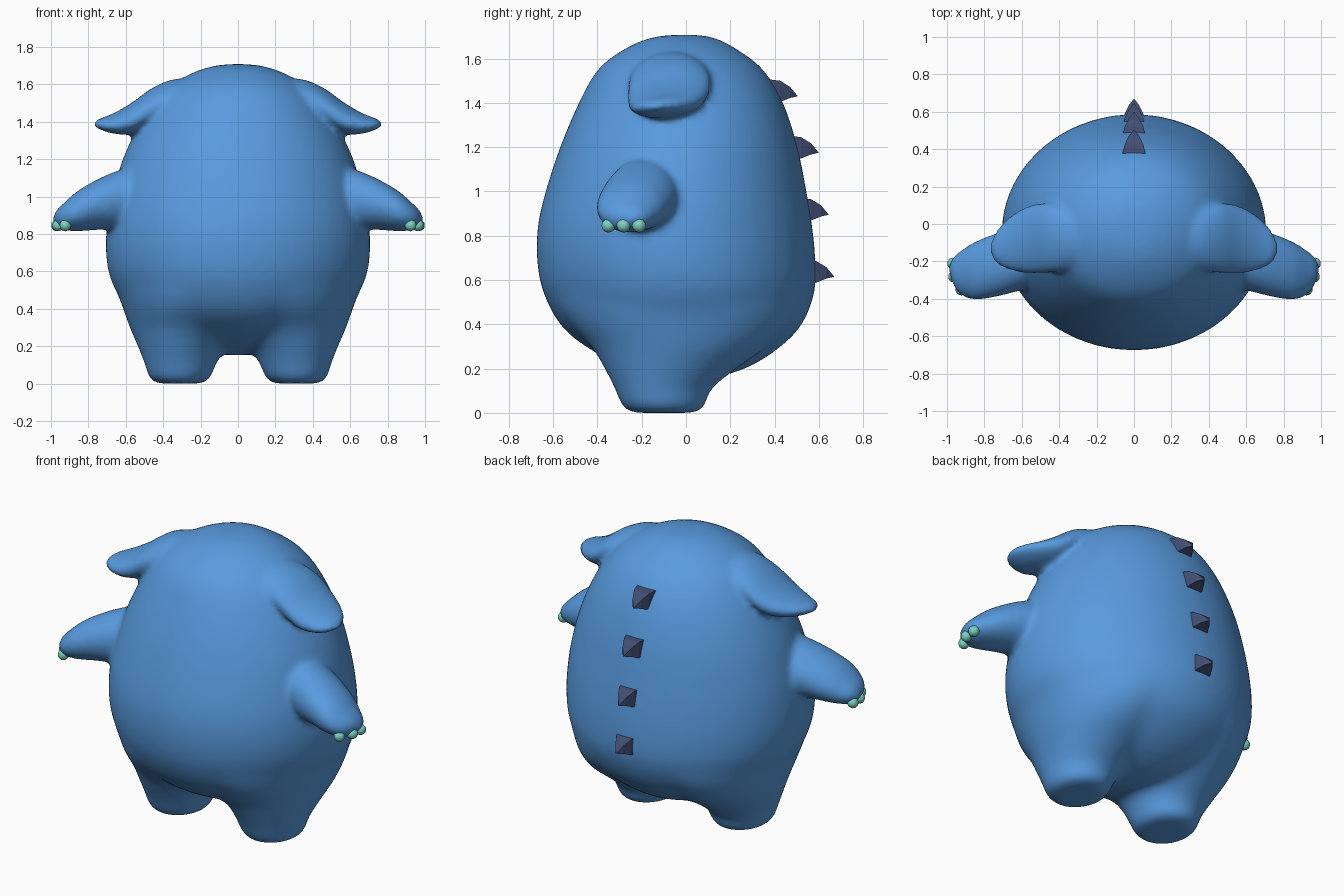
import bpy, bmesh, math
from mathutils import Vector, Matrix

old = bpy.data.objects.get("Cube")
if old:
    bpy.data.objects.remove(old, do_unlink=True)


def material(name, rgb):
    m = bpy.data.materials.new(name)
    m.use_nodes = True
    m.diffuse_color = (*rgb, 1)
    bsdf = next(n for n in m.node_tree.nodes if n.type == 'BSDF_PRINCIPLED')
    bsdf.inputs["Base Color"].default_value = (*rgb, 1)
    return m


def finish(bm, name, mat):
    bmesh.ops.recalc_face_normals(bm, faces=bm.faces)
    mesh = bpy.data.meshes.new(name)
    bm.to_mesh(mesh)
    bm.free()
    mesh.materials.append(mat)
    obj = bpy.data.objects.new(name, mesh)
    bpy.context.collection.objects.link(obj)
    return obj


def fuse(bm, name, mat, iterations):
    """Merge overlapping volumes into one softened skin."""
    obj = finish(bm, name, mat)
    remesh = obj.modifiers.new("fuse", 'REMESH')
    remesh.mode = 'VOXEL'
    remesh.voxel_size = 0.017
    remesh.use_smooth_shade = True
    soften = obj.modifiers.new("soften", 'SMOOTH')
    soften.factor = 0.5
    soften.iterations = iterations
    return obj


def resample(rows, steps=6):
    """Smooth curve through all the section values."""
    rows = [Vector(r) for r in rows]
    out = []
    for i in range(len(rows) - 1):
        p1, p2 = rows[i], rows[i + 1]
        p0, p3 = rows[max(i - 1, 0)], rows[min(i + 2, len(rows) - 1)]
        for s in range(steps):
            t = s / steps
            out.append(p1 + (p2 - p0) * (t / 2)
                       + (p0 * 2 - p1 * 5 + p2 * 4 - p3) * (t * t / 2)
                       + (p1 * 3 - p0 - p2 * 3 + p3) * (t ** 3 / 2))
    return out + [rows[-1]]


def loft(bm, rows, axis, side=1, lean=0, sides=40):
    """Ellipse sections (position, centre a, centre b, radius a, radius b)."""
    rings = []
    for pos, ca, cb, ra, rb in resample(rows):
        ring = []
        for k in range(sides):
            w = math.tau * k / sides
            da = max(ra, 0.004) * math.cos(w)
            a = ca + da
            b = cb + max(rb, 0.004) * math.sin(w) + lean * da
            co = (a, b, pos) if axis == 'z' else (pos, a, b)
            ring.append(bm.verts.new((co[0] * side, co[1], co[2])))
        rings.append(ring)
    faces = [bm.faces.new(rings[0]), bm.faces.new(rings[-1])]
    for lo, hi in zip(rings, rings[1:]):
        for k in range(sides):
            n = (k + 1) % sides
            faces.append(bm.faces.new((lo[k], lo[n], hi[n], hi[k])))
    bmesh.ops.recalc_face_normals(bm, faces=faces)


blue = material("blue skin", (0.098, 0.326, 0.735))
navy = material("dark navy spikes", (0.053, 0.075, 0.17))
teal = material("teal claws", (0.2, 0.64, 0.54))

# Torso: height, half width, front y, back y
torso = [(0.15, 0.03, -0.03, 0.03), (0.17, 0.14, -0.14, 0.18),
         (0.22, 0.3, -0.3, 0.31), (0.3, 0.46, -0.455, 0.43),
         (0.4, 0.59, -0.57, 0.525), (0.55, 0.68, -0.648, 0.583),
         (0.7, 0.708, -0.675, 0.585), (0.85, 0.703, -0.67, 0.57),
         (1.0, 0.678, -0.635, 0.545), (1.2, 0.618, -0.57, 0.505),
         (1.4, 0.522, -0.485, 0.44), (1.55, 0.415, -0.4, 0.35),
         (1.64, 0.29, -0.285, 0.235), (1.695, 0.15, -0.16, 0.13),
         (1.71, 0.02, -0.02, 0.02)]
# Limbs and ears: position, centre a, centre b, radius a, radius b
# The legs widen upwards until they match the torso
leg = [(0, 0.312, -0.1, 0.13, 0.15), (0.025, 0.312, -0.1, 0.165, 0.19),
       (0.1, 0.308, -0.105, 0.19, 0.215), (0.2, 0.3, -0.07, 0.237, 0.3),
       (0.3, 0.27, -0.03, 0.31, 0.4), (0.4, 0.21, -0.025, 0.405, 0.5),
       (0.5, 0.12, -0.03, 0.53, 0.57), (0.6, 0.04, -0.035, 0.63, 0.6)]
arm = [(0.45, -0.17, 0.99, 0.165, 0.175), (0.6, -0.19, 0.985, 0.165, 0.165),
       (0.72, -0.215, 0.965, 0.17, 0.142), (0.85, -0.25, 0.925, 0.155, 0.11),
       (0.93, -0.26, 0.893, 0.115, 0.073), (0.97, -0.25, 0.885, 0.07, 0.042),
       (0.988, -0.24, 0.88, 0.02, 0.012)]
ear = [(0.24, -0.08, 1.54, 0.14, 0.09), (0.35, -0.08, 1.525, 0.17, 0.1),
       (0.46, -0.075, 1.483, 0.187, 0.095), (0.57, -0.085, 1.417, 0.18, 0.082),
       (0.67, -0.105, 1.39, 0.14, 0.052), (0.74, -0.125, 1.388, 0.085, 0.028),
       (0.77, -0.13, 1.385, 0.02, 0.01)]

# Trunk: torso and legs melted together strongly
bm = bmesh.new()
loft(bm, [(z, 0, (f + b) / 2, w, (b - f) / 2) for z, w, f, b in torso], 'z')
for side in (1, -1):
    loft(bm, leg, 'z', side)
trunk = fuse(bm, "trunk", blue, 30)
bpy.context.view_layer.update()
trunk_mesh = bpy.data.meshes.new_from_object(
    trunk.evaluated_get(bpy.context.evaluated_depsgraph_get()))

# Body: trunk with arms and ears joined by a tighter blend
bm = bmesh.new()
bm.from_mesh(trunk_mesh)
for side in (1, -1):
    loft(bm, arm, 'x', side)
    loft(bm, ear, 'x', side, lean=0.08)
fuse(bm, "body", blue, 7)
bpy.data.objects.remove(trunk, do_unlink=True)
bpy.data.meshes.remove(trunk_mesh)

# Back spikes: hooked four-sided pyramids
for i, (y, z) in enumerate([(0.405, 1.45), (0.5, 1.195), (0.545, 0.915), (0.57, 0.635)]):
    bm = bmesh.new()
    rings = []
    for dy, top, bottom, half in [(-0.03, 0.056, -0.06, 0.062),
                                  (0.02, 0.05, -0.046, 0.05),
                                  (0.065, 0.022, -0.028, 0.028)]:
        rings.append([bm.verts.new((x, y + dy, z + h)) for x, h in
                      ((-half, bottom), (half, bottom), (half, top), (-half, top))])
    tip = bm.verts.new((0, y + 0.1, z - 0.02))
    bm.faces.new(rings[0])
    for k in range(4):
        n = (k + 1) % 4
        for lo, hi in zip(rings, rings[1:]):
            bm.faces.new((lo[k], lo[n], hi[n], hi[k]))
        bm.faces.new((rings[-1][k], rings[-1][n], tip))
    finish(bm, f"back_spike_{i + 1}", navy)

# Claws: three blunt nubs on each hand
for side, label in ((1, "left"), (-1, "right")):
    for i, (x, y) in enumerate([(0.923, -0.35), (0.962, -0.282), (0.968, -0.212)]):
        bm = bmesh.new()
        bmesh.ops.create_icosphere(
            bm, subdivisions=2, radius=0.032,
            matrix=Matrix.Translation((x * side, y, 0.846)))
        for f in bm.faces:
            f.smooth = True
        finish(bm, f"{label}_claw_{i + 1}", teal)
